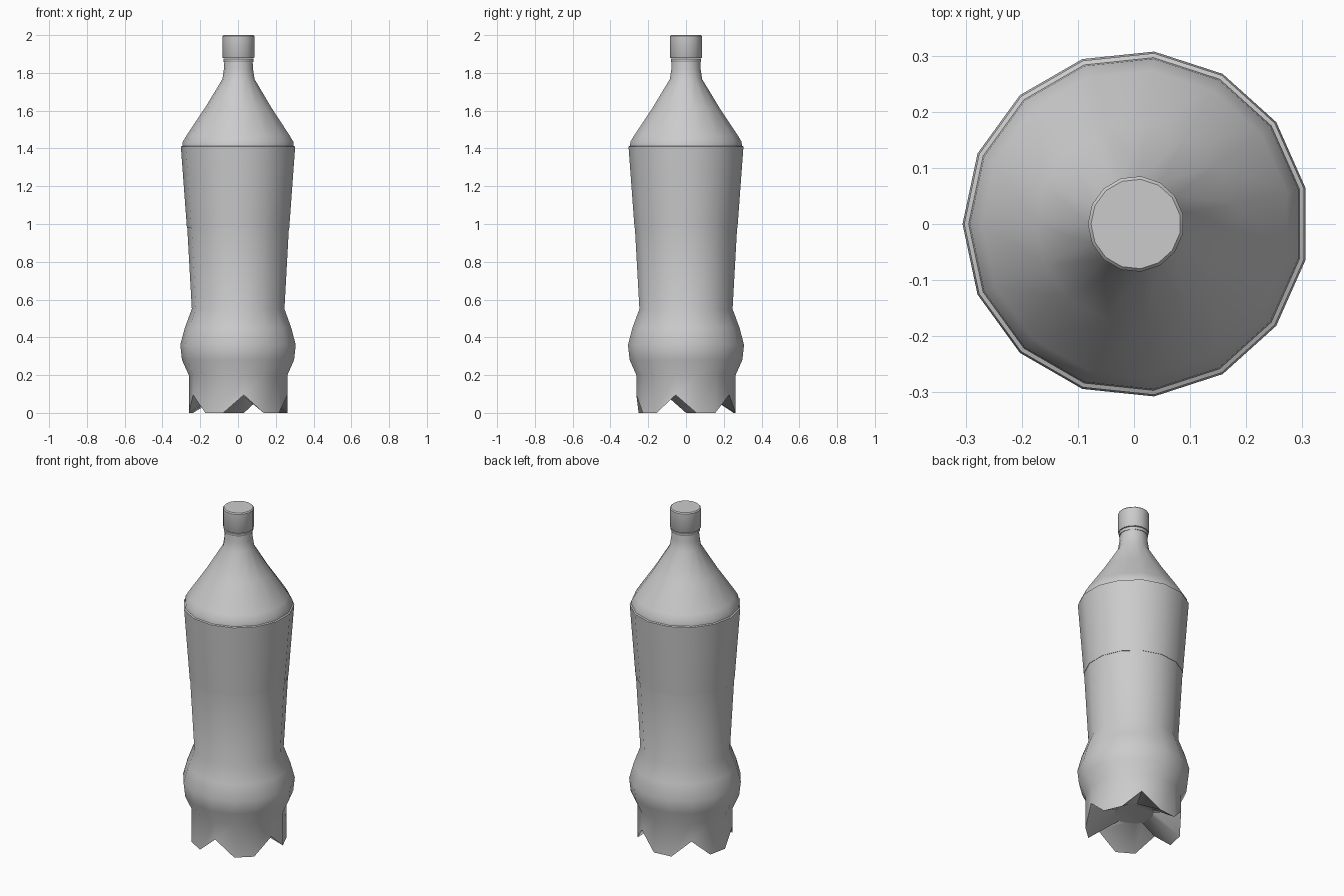
import bpy, bmesh, math

if "Cube" in bpy.data.objects:
    bpy.data.objects.remove(bpy.data.objects["Cube"])

SIDES = 15
SHIFT = 0.0034          # an odd-sided ring is off centre by this much in x

grey = bpy.data.materials.new("plain_grey")
grey.use_nodes = True
grey.diffuse_color = (0.6, 0.6, 0.6, 1)
grey.node_tree.nodes["Principled BSDF"].inputs["Base Color"].default_value = (0.6, 0.6, 0.6, 1)


def is_notch(i):
    """Every third corner is a notch between two of the five feet."""
    return i % 3 == 1


def lathe(name, profile, cap_start=True, cap_end=True, loop=False):
    """Turn a profile of (radius, height) or (radius, foot height, notch height)."""
    bm = bmesh.new()
    rings = []
    for radius, *heights in profile:
        ring = []
        for i in range(SIDES):
            a = math.pi + math.tau * i / SIDES
            z = heights[-1] if is_notch(i) else heights[0]
            ring.append(bm.verts.new((SHIFT + radius * math.cos(a), radius * math.sin(a), z)))
        rings.append(ring)
    pairs = list(zip(rings, rings[1:]))
    if loop:
        pairs.append((rings[-1], rings[0]))
    for low, high in pairs:
        for i in range(SIDES):
            j = (i + 1) % SIDES
            bm.faces.new((low[i], low[j], high[j], high[i]))
    if cap_start and not loop:
        bm.faces.new(rings[0][::-1])
    if cap_end and not loop:
        bm.faces.new(rings[-1])
    bmesh.ops.recalc_face_normals(bm, faces=bm.faces)
    mesh = bpy.data.meshes.new(name)
    bm.to_mesh(mesh)
    bm.free()
    mesh.materials.append(grey)
    obj = bpy.data.objects.new(name, mesh)
    bpy.context.collection.objects.link(obj)
    bpy.ops.object.select_all(action="DESELECT")
    obj.select_set(True)
    bpy.context.view_layer.objects.active = obj
    bpy.ops.object.shade_smooth_by_angle(angle=math.radians(35))
    return obj


# Bottle from the raised underside, over the five feet, up to the neck
lathe("bottle_body", [
    (0.11, 0.10),
    (0.264, 0.0, 0.095),
    (0.264, 0.2),
    (0.30, 0.28),
    (0.309, 0.36),
    (0.285, 0.45),
    (0.248, 0.55),
    (0.272, 0.98),
    (0.299, 1.405),
    (0.296, 1.435),
    (0.275, 1.47),
    (0.178, 1.615),
    (0.086, 1.767),
    (0.078, 1.82),
    (0.075, 1.875),
])

# Thin sleeve around the upper body
lathe("label_sleeve", [
    (0.270, 0.98),
    (0.274, 0.98),
    (0.306, 1.41),
    (0.297, 1.414),
], loop=True)

# Tamper ring below the cap
lathe("neck_ring", [(0.079, 1.858), (0.081, 1.862), (0.081, 1.874), (0.079, 1.876)])

# Screw cap with a small bevel on top
lathe("screw_cap", [(0.083, 1.878), (0.0855, 1.882), (0.0855, 1.994), (0.080, 2.0)])
